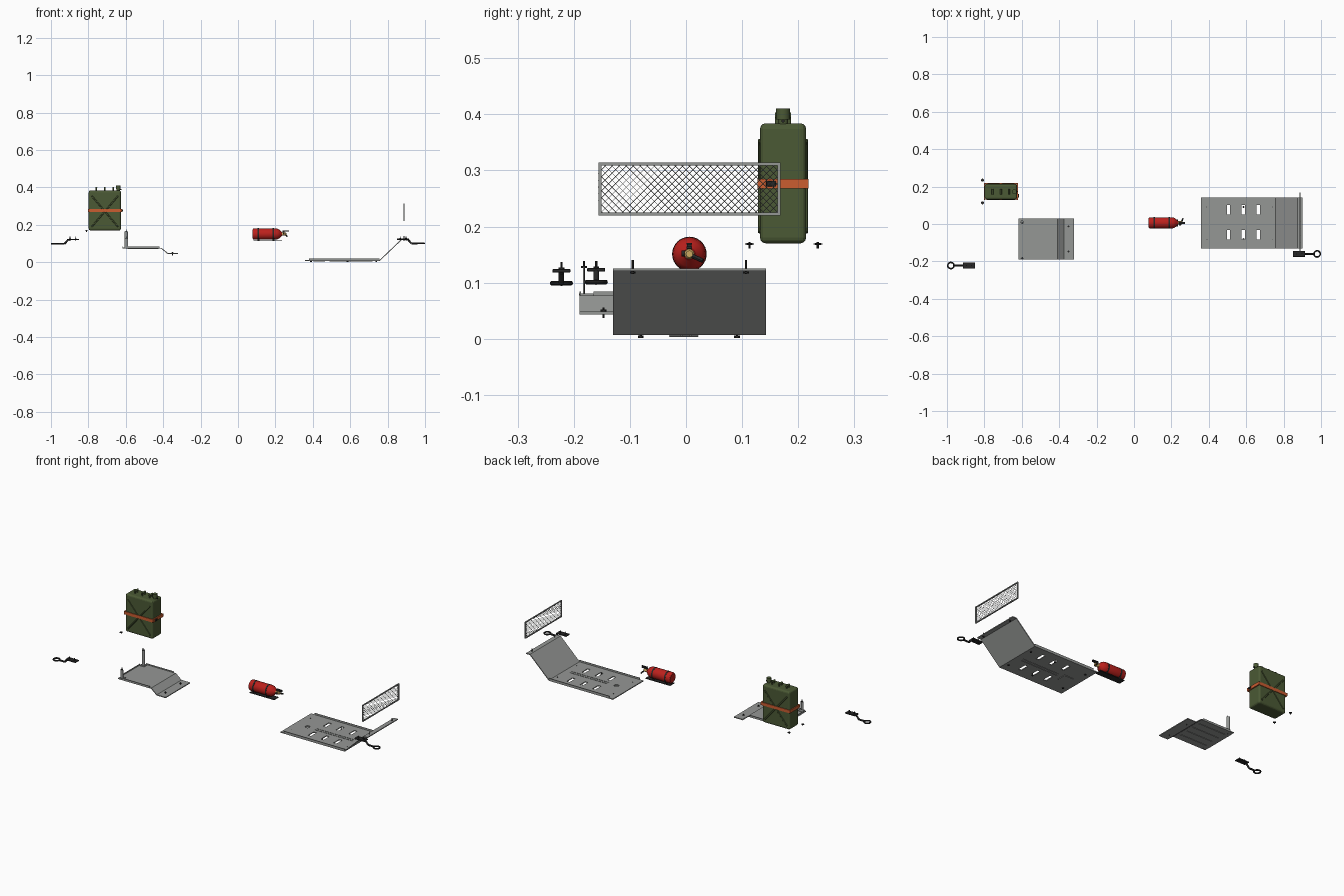
import bpy, bmesh, math
from mathutils import Vector

if "Cube" in bpy.data.objects:
    bpy.data.objects.remove(bpy.data.objects["Cube"])


def mat(name, c):
    m = bpy.data.materials.new(name)
    m.diffuse_color = (*c, 1)
    m.use_nodes = True
    m.node_tree.nodes["Principled BSDF"].inputs["Base Color"].default_value = m.diffuse_color
    return m


GREEN = mat("olive", (0.07, 0.1, 0.035))
ORANGE = mat("strap_orange", (0.6, 0.11, 0.03))
RED = mat("red", (0.5, 0.015, 0.012))
BLACK = mat("black", (0.02, 0.02, 0.02))
GOLD = mat("brass", (0.6, 0.4, 0.12))
GREY = mat("steel", (0.3, 0.31, 0.3))


def finish(o, name, m):
    o.name = name
    if m:
        o.data.materials.append(m)
    return o


def from_bm(bm, name, m):
    bmesh.ops.recalc_face_normals(bm, faces=bm.faces)
    me = bpy.data.meshes.new(name)
    bm.to_mesh(me)
    bm.free()
    o = bpy.data.objects.new(name, me)
    bpy.context.collection.objects.link(o)
    return finish(o, name, m)


def box(name, x, y, z, m=None, bevel=0, seg=2):
    """Box from (min, max) ranges."""
    bm = bmesh.new()
    bmesh.ops.create_cube(bm, size=1)
    for v in bm.verts:
        v.co = [sum(r) / 2 + c * (r[1] - r[0]) for r, c in zip((x, y, z), v.co)]
    if bevel:
        bmesh.ops.bevel(bm, geom=bm.edges[:], offset=bevel, segments=seg, affect='EDGES', profile=0.5)
    return from_bm(bm, name, m)


def rod(name, a, b, r, m=None, n=12):
    a, b = Vector(a), Vector(b)
    d = b - a
    bpy.ops.mesh.primitive_cylinder_add(vertices=n, radius=r, depth=d.length, location=(a + b) / 2,
                                        rotation=d.to_track_quat('Z', 'Y').to_euler())
    bpy.ops.object.shade_smooth_by_angle()
    return finish(bpy.context.object, name, m)


def bolt(name, x, y, z0, z1, head, r=0.002):
    """Stud with a hex head at height `head`."""
    rod(name + "_stud", (x, y, z0), (x, y, z1), r, BLACK, 8)
    rod(name + "_head", (x, y, head - 0.002), (x, y, head + 0.002), r * 2.6, BLACK, 6)


def sheet(name, prof, y0, y1, t, m):
    """Folded sheet: an x-z profile line swept across y and thickened."""
    bm = bmesh.new()
    rows = [[bm.verts.new((x, y, z)) for y in (y0, y1)] for x, z in prof]
    for a, b in zip(rows, rows[1:]):
        bm.faces.new((a[0], a[1], b[1], b[0]))
    o = from_bm(bm, name, m)
    s = o.modifiers.new("thickness", 'SOLIDIFY')
    s.thickness, s.offset = t, 0
    return o


def lathe_x(name, prof, cy, cz, m, n=32):
    """Revolve (x, r) points about the x direction."""
    bm = bmesh.new()
    rings = [[bm.verts.new((x, cy + r * math.cos(2 * math.pi * i / n), cz + r * math.sin(2 * math.pi * i / n)))
              for i in range(n)] for x, r in prof]
    for a, b in zip(rings, rings[1:]):
        for i in range(n):
            bm.faces.new((a[i], a[(i + 1) % n], b[(i + 1) % n], b[i]))
    bm.faces.new(rings[0])
    bm.faces.new(rings[-1])
    o = from_bm(bm, name, m)
    bpy.context.view_layer.objects.active = o
    bpy.ops.object.select_all(action='DESELECT')
    o.select_set(True)
    bpy.ops.object.shade_smooth_by_angle()
    return o


def cut(target, cutter):
    cutter.hide_render = True
    cutter.display_type = 'WIRE'
    b = target.modifiers.new("cut", 'BOOLEAN')
    b.operation, b.object, b.solver = 'DIFFERENCE', cutter, 'EXACT'
    bpy.context.view_layer.objects.active = target
    for md in list(target.modifiers):
        bpy.ops.object.modifier_apply(modifier=md.name)
    bpy.data.objects.remove(cutter)


# --- front skid plate with slots, drain hole, edge lips and bolts
plate = sheet("front_skid_plate", [(0.357, 0.009), (0.757, 0.009), (0.876, 0.123), (0.9, 0.123)], -0.13, 0.143, 0.005, GREY)
for i, x in enumerate((0.505, 0.585, 0.665)):
    for y in (0.077, -0.058):
        cut(plate, box("slot_cutter", (x - 0.009, x + 0.009), (y - 0.025, y + 0.025), (-0.05, 0.06), None))
cut(plate, rod("drain_cutter", (0.435, 0, -0.05), (0.435, 0, 0.06), 0.013))
for n, y in (("front", -0.13), ("back", 0.1405)):
    box("skid_lip_" + n, (0.38, 0.757), (y, y + 0.0025), (0.007, 0.021), GREY)
box("drain_cover", (0.405, 0.465), (-0.03, 0.022), (0.003, 0.0065), GREY, 0.001, 1)
for y in (-0.095, 0.107):
    bolt("skid_top_bolt", 0.888, y, 0.115, 0.14, 0.118)
    for x in (0.39, 0.585, 0.74):
        bolt("skid_floor_bolt", x, y * 0.85, 0.001, 0.014, 0.0035)
for y in (-0.04, 0.04):
    box("skid_floor_rib", (0.49, 0.72), (y * 0.2 - 0.002, y * 0.2 + 0.002), (0.005, 0.013), GREY)

# --- rear skid plate, stepped down toward the middle
sheet("rear_skid_plate", [(-0.617, 0.075), (-0.41, 0.075), (-0.375, 0.046), (-0.32, 0.046)], -0.19, 0.03, 0.005, GREY)
for y in (-0.19, 0.0275):
    box("rear_skid_lip", (-0.595, -0.42), (y, y + 0.0025), (0.073, 0.084), GREY)
box("rear_skid_end_lip", (-0.6185, -0.616), (-0.165, 0.005), (0.073, 0.084), GREY)
for i in range(4):
    y = -0.15 + i * 0.047
    box("rear_skid_rib", (-0.59, -0.425), (y - 0.002, y + 0.002), (0.0705, 0.073), GREY)
for y in (-0.147, -0.013):
    bolt("rear_skid_bolt", -0.35, y, 0.037, 0.056, 0.05)
# mounting posts
for y, top in ((-0.178, 0.128), (0.01, 0.165)):
    box("post_base", (-0.611, -0.585), (y - 0.013, y + 0.013), (0.077, 0.081), GREY)
    if top > 0.15:
        rod("tall_post", (-0.598, y, 0.08), (-0.598, y, top), 0.009, GREY, 16)
    else:
        box("short_post", (-0.607, -0.589), (y - 0.006, y - 0.003), (0.075, top), GREY)
    bolt("post_bolt", -0.598, y - 0.004, 0.07, top + 0.011, top)

# --- woven grille in a thin frame
gx, ya, yb, za, zb = 0.888, -0.156, 0.168, 0.22, 0.314
for z in (za, zb - 0.005):
    box("grille_frame_rail", (gx - 0.003, gx + 0.003), (ya, yb), (z, z + 0.005), GREY)
for y in (ya, yb - 0.005):
    box("grille_frame_side", (gx - 0.003, gx + 0.003), (y, y + 0.005), (za, zb), GREY)
bm = bmesh.new()
h, w = zb - za, 0.0006
for s in (1, -1):
    c = ya - h + 0.006
    while c < yb - 0.003:
        t0, t1 = max(0, ya - c), min(h, yb - c)
        pts = []
        for t in (t0, t1):
            y = c + t if s == 1 else ya + yb - c - t
            z = za + t
            for dx, dn in ((-w, 0), (0, w), (w, 0), (0, -w)):
                pts.append(bm.verts.new((gx + s * 0.0006 + dx, y - s * dn * 0.7, z + dn * 0.7)))
        for i in range(4):
            j = (i + 1) % 4
            bm.faces.new((pts[i], pts[j], pts[4 + j], pts[4 + i]))
        c += 0.0125
from_bm(bm, "grille_wires", GREY)

# --- fuel can
cx, cy = -0.712, 0.173
box("fuel_can", (-0.798, -0.626), (0.132, 0.214), (0.17, 0.384), GREEN, 0.01, 3)
for n, y in (("front", 0.132), ("back", 0.214)):
    for s in (1, -1):
        L = math.hypot(0.14, 0.165)
        o = box("can_cross_rib_" + n, (-L / 2, L / 2), (-0.0035, 0.0035), (-0.004, 0.004), GREEN, 0.0015, 1)
        o.location = (cx, y, 0.272)
        o.rotation_euler[1] = s * math.atan2(0.165, 0.14)
for n, yr in (("front", (0.1275, 0.131)), ("back", (0.215, 0.2185))):
    box("can_strap_" + n, (-0.803, -0.62), yr, (0.268, 0.285), ORANGE)
for n, xr in (("left", (-0.803, -0.797)), ("right", (-0.627, -0.62))):
    box("can_strap_" + n, xr, (0.1275, 0.2185), (0.268, 0.285), ORANGE)
box("strap_buckle", (-0.62, -0.614), (0.143, 0.16), (0.271, 0.281), BLACK, 0.001, 1)
for x in (-0.757, -0.712, -0.667):
    for y in (0.163, 0.183):
        rod("can_handle_leg", (x, y, 0.378), (x, y, 0.4), 0.004, GREEN)
    rod("can_handle_bar", (x, 0.159, 0.398), (x, 0.187, 0.398), 0.005, GREEN)
rod("can_neck", (-0.64, cy, 0.378), (-0.64, cy, 0.395), 0.009, GREEN, 20)
rod("can_cap", (-0.64, cy, 0.391), (-0.64, cy, 0.41), 0.0125, GREEN, 24)
rod("cap_lever", (-0.645, cy, 0.388), (-0.622, cy, 0.388), 0.003, BLACK)
for y in (0.113, 0.235):
    bolt("can_mount_bolt", -0.81, y, 0.161, 0.172, 0.169)
    rod("can_mount_washer", (-0.81, y, 0.168), (-0.81, y, 0.17), 0.008, BLACK, 16)

# --- fire extinguisher lying along x
ey, ez = 0.006, 0.151
lathe_x("extinguisher_body", [(0.078, 0.024), (0.081, 0.028), (0.086, 0.03), (0.2, 0.03), (0.212, 0.028),
                              (0.223, 0.022), (0.23, 0.013), (0.235, 0.01)], ey, ez, RED)
lathe_x("extinguisher_valve", [(0.233, 0.009), (0.254, 0.009), (0.258, 0.006)], ey, ez, GOLD, 20)
for x in (0.105, 0.185):
    lathe_x("extinguisher_band", [(x, 0.0308), (x + 0.008, 0.0308)], ey, ez, BLACK)
box("extinguisher_cradle", (0.082, 0.236), (ey - 0.019, ey + 0.019), (0.113, 0.117), BLACK)
for x in (0.105, 0.185):
    box("cradle_block", (x, x + 0.01), (ey - 0.016, ey + 0.016), (0.115, 0.126), BLACK)
for z in (0.163, 0.17):
    box("squeeze_lever", (0.238, 0.272), (ey - 0.005, ey + 0.005), (z - 0.002, z + 0.001), BLACK)
box("lever_mount", (0.238, 0.248), (ey - 0.004, ey + 0.004), (0.156, 0.171), BLACK)
rod("discharge_nozzle", (0.252, ey, 0.15), (0.262, ey + 0.024, 0.139), 0.004, BLACK)
rod("pressure_gauge", (0.245, ey, 0.152), (0.245, ey - 0.014, 0.152), 0.005, BLACK, 16)


# --- tow eyes, mirrored at both ends
def tow_eye(s, y, dz, name):
    z = 0.1 + dz
    bpy.ops.mesh.primitive_torus_add(major_radius=0.0165, minor_radius=0.0042, major_segments=32,
                                     minor_segments=10, location=(s * 0.979, y, z))
    bpy.ops.object.shade_smooth_by_angle()
    finish(bpy.context.object, name + "_ring", BLACK)
    pts = [(0.961, z), (0.927, z), (0.908, z + 0.021), (0.895, z + 0.021)]
    for a, b in zip(pts, pts[1:]):
        rod(name + "_shank", (s * a[0], y, a[1]), (s * b[0], y, b[1]), 0.005, BLACK)
    box(name + "_plate", tuple(sorted((s * 0.914, s * 0.85))), (y - 0.016, y + 0.016),
        (z + 0.019, z + 0.025), BLACK, 0.001, 1)
    for x in (0.867, 0.898):
        bolt(name + "_bolt", s * x, y, z + 0.015, z + 0.038, z + 0.026)


tow_eye(-1, -0.222, -0.001, "rear_tow_eye")
tow_eye(1, -0.16, 0.001, "front_tow_eye")
